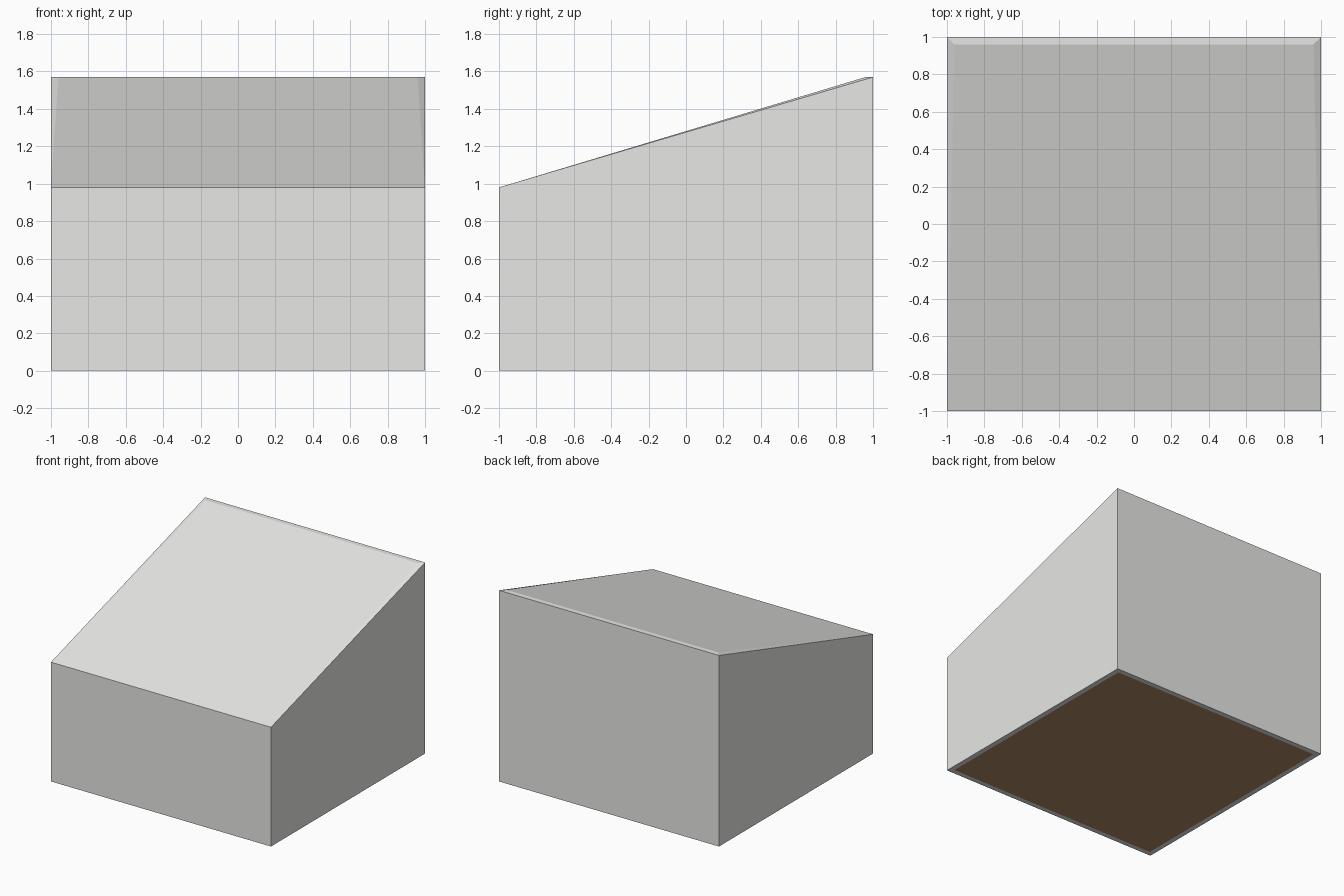
import bpy

if "Cube" in bpy.data.objects:
    bpy.data.objects.remove(bpy.data.objects["Cube"])

FRONT_Z, BACK_Z, INSET = 0.98, 1.57, 0.96


def material(name, rgb):
    m = bpy.data.materials.new(name)
    m.diffuse_color = (*rgb, 1)
    m.use_nodes = True
    m.node_tree.nodes["Principled BSDF"].inputs["Base Color"].default_value = m.diffuse_color
    return m


def part(name, verts, faces, mat):
    mesh = bpy.data.meshes.new(name)
    mesh.from_pydata(verts, [], faces)
    mesh.materials.append(mat)
    ob = bpy.data.objects.new(name, mesh)
    bpy.context.collection.objects.link(ob)
    return ob


def square(r, front_z, back_z):
    return [(-r, -r, front_z), (r, -r, front_z), (r, r, back_z), (-r, r, back_z)]


wall_grey = material("light grey", (0.8, 0.8, 0.78))
floor_brown = material("brown floor", (0.42, 0.25, 0.13))

# Walls with the rim around the underside
base, top, inner = square(1, 0, 0), square(1, FRONT_Z, BACK_Z), square(INSET, 0, 0)
faces = []
for i in range(4):
    j = (i + 1) % 4
    faces.append((i, j, j + 4, i + 4))
    faces.append((j, i, i + 8, j + 8))
part("walls", base + top + inner, faces, wall_grey)

# Sloping roof skin facing inward, with a narrow flat strip at the back and sliver sides
lip = [(INSET, INSET, BACK_Z), (-INSET, INSET, BACK_Z)]
part("roof", top + lip, [(5, 4, 1, 0), (5, 3, 2, 4), (4, 2, 1), (5, 0, 3)], wall_grey)

# Floor panel set flush inside the rim
part("floor", inner, [(3, 2, 1, 0)], floor_brown)
